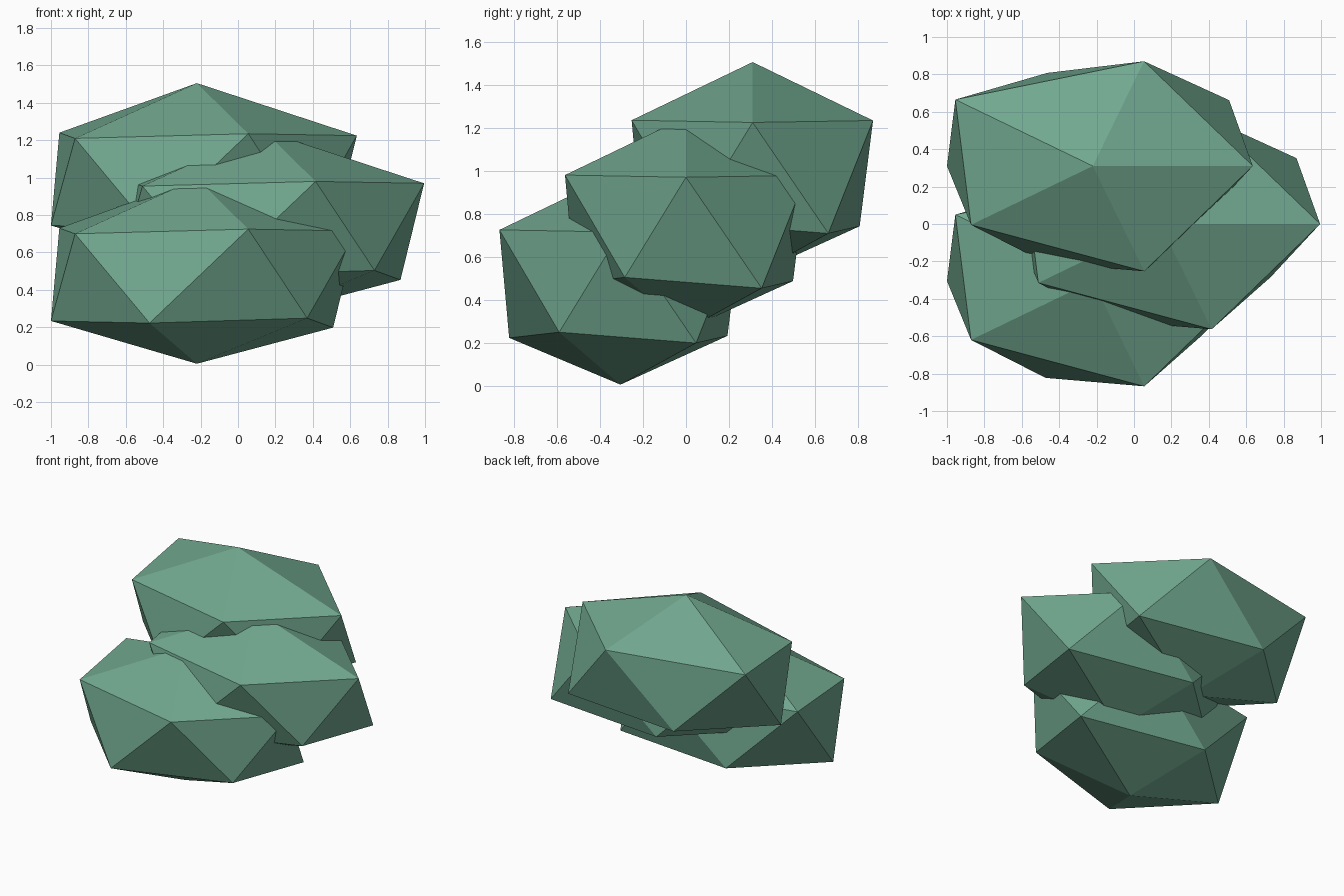
import bpy
import bmesh
import math

cube = bpy.data.objects.get("Cube")
if cube:
    bpy.data.objects.remove(cube, do_unlink=True)

# Single leaf green
green = bpy.data.materials.new("leaf_green")
colour = (0.165, 0.39, 0.275, 1.0)
green.use_nodes = True
green.diffuse_color = colour
bsdf = green.node_tree.nodes["Principled BSDF"]
bsdf.inputs["Base Color"].default_value = colour
bsdf.inputs["Roughness"].default_value = 0.9

# Radial wobble of each corner: bottom tip, lower ring, upper ring, top tip
WOBBLE = [0.779,
          1.007, 0.88, 0.872, 0.915, 0.815,
          0.956, 0.99, 1.016, 0.9, 0.995,
          0.905]
SIZE = (1.0, 0.665, 0.588)


def ring_order(vert):
    """Sort corners from bottom to top, then counterclockwise from +x."""
    x, y, z = (round(c, 2) for c in vert.co)
    return z, math.atan2(y, x) % math.tau


def make_clump_mesh():
    """Flattened low-poly ball with slightly uneven corners."""
    bm = bmesh.new()
    bmesh.ops.create_icosphere(bm, subdivisions=1, radius=1.0)
    for vert, factor in zip(sorted(bm.verts, key=ring_order), WOBBLE):
        vert.co *= factor
    bmesh.ops.scale(bm, vec=SIZE, verts=bm.verts)
    mesh = bpy.data.meshes.new("clump")
    bm.to_mesh(mesh)
    bm.free()
    mesh.materials.append(green)
    return mesh


# Three identical clumps stepping up towards the back
clump = make_clump_mesh()
places = {
    "lower_clump": (-0.22, -0.305, 0.463),
    "middle_clump": (0.14, 0.0, 0.718),
    "upper_clump": (-0.22, 0.31, 0.973),
}
for name, place in places.items():
    obj = bpy.data.objects.new(name, clump)
    obj.location = place
    bpy.context.collection.objects.link(obj)
